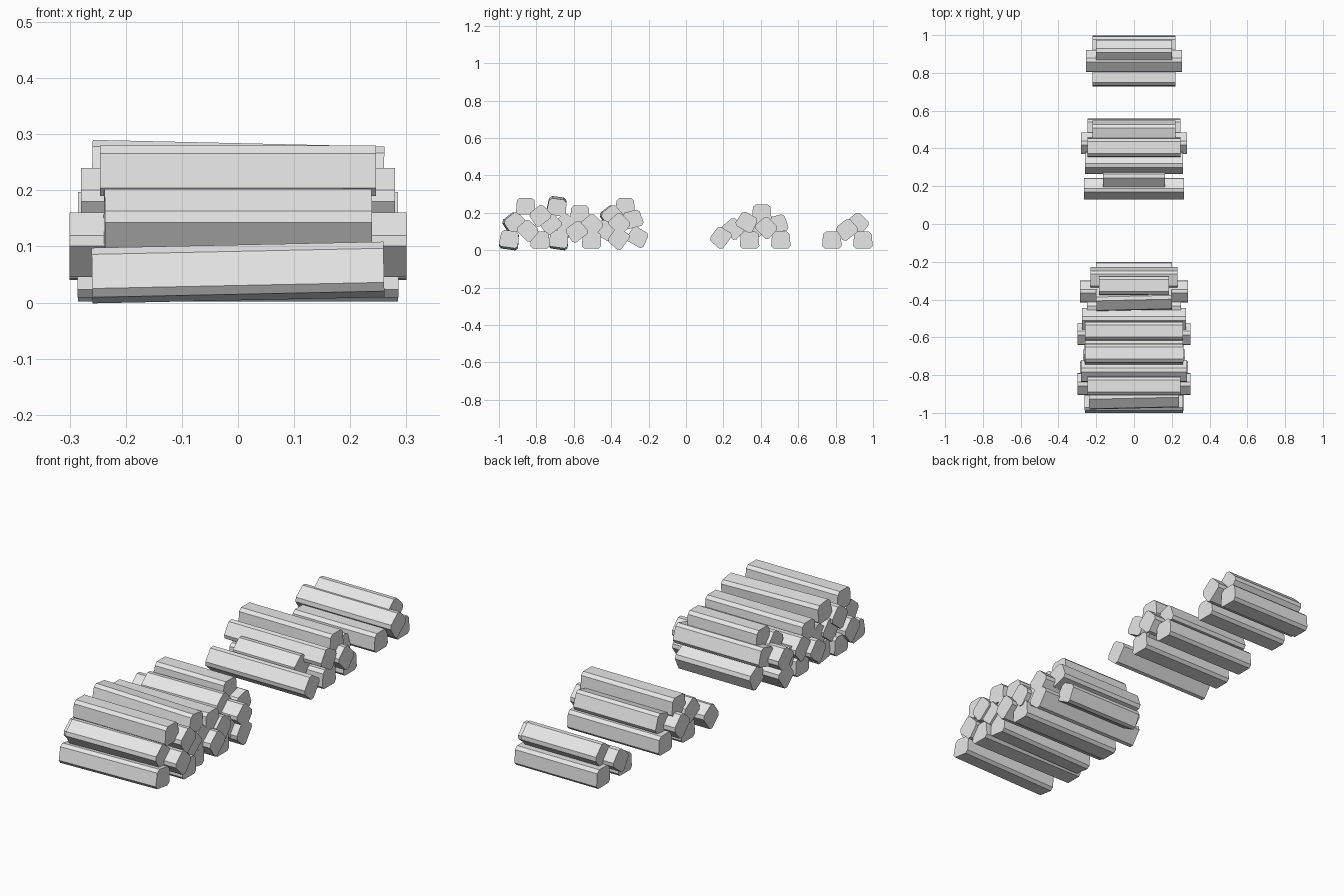
import bpy
import bmesh
from math import radians
from mathutils import Vector

cube = bpy.data.objects.get("Cube")
if cube:
    bpy.data.objects.remove(cube, do_unlink=True)

# One plain grey for all of the logs
grey = bpy.data.materials.new("light grey wood")
grey.use_nodes = True
colour = (0.8, 0.8, 0.8, 1)
grey.diffuse_color = colour
grey.node_tree.nodes["Principled BSDF"].inputs["Base Color"].default_value = colour


def make_log_mesh():
    """Squared log along x with a slight taper and cut corners, of half-length one."""
    mesh = bpy.data.meshes.new("log")
    bm = bmesh.new()
    bmesh.ops.create_cube(bm, size=2)
    for vert in bm.verts:
        vert.co.y *= 0.046 if vert.co.z > 0 else 0.053
        vert.co.z *= 0.045
    long_edges = [edge for edge in bm.edges
                  if abs(edge.verts[0].co.x - edge.verts[1].co.x) > 1]
    bmesh.ops.bevel(bm, geom=long_edges, offset=0.014, segments=1,
                    profile=0.5, affect='EDGES')
    bmesh.ops.recalc_face_normals(bm, faces=bm.faces)
    bm.to_mesh(mesh)
    bm.free()
    mesh.materials.append(grey)
    return mesh


log_mesh = make_log_mesh()
CENTIMETRE = 0.01


def add_log(name, y, z, half_length, roll, pitch=0, yaw=0):
    """Place one log, with its position and length in centimetres."""
    log = bpy.data.objects.new(name, log_mesh)
    log.location = Vector((0, y, z)) * CENTIMETRE
    log.scale.x = half_length * CENTIMETRE
    log.rotation_euler = (radians(roll), radians(pitch), radians(yaw))
    bpy.context.collection.objects.link(log)


def add_ground_row(name, logs, roll=0, pitch=0):
    """Logs lying flat on the ground."""
    for y, half_length in logs:
        add_log(name, y, 5.4, half_length, roll, pitch)


def add_stacked(name, logs, roll, pitch=0, yaw=0):
    """Logs resting on others, all turned by the same roll."""
    for y, z, half_length in logs:
        add_log(name, y, z, half_length, roll, pitch, yaw)


# Logs lying on the ground, two of them slightly tipped
add_ground_row("ground_log", [(-78, 28.6), (-50.5, 27), (34, 25),
                              (50.7, 24.5), (78, 22), (94.6, 22)])
add_ground_row("tipped_ground_log", [(-94.5, 26), (-68, 26)], roll=-8, pitch=-1.2)

# Logs lying flat along the top of the piles
add_stacked("top_log", [(-85.7, 23.5, 24.6), (-56.7, 19.5, 26),
                        (-32.5, 23.3, 18.5), (40.5, 20, 24.5)], roll=0)
add_stacked("tipped_top_log", [(-69, 23.5, 26)], roll=-8, pitch=1.3)

# Logs wedged between the others with their tops turned to the front
add_stacked("front_leaning_log", [(-78, 18.5, 28), (-72.5, 14, 27),
                                  (-65, 14, 26), (-58.5, 10, 30),
                                  (38, 12, 24), (86, 11, 25.5)], roll=38)
add_stacked("skewed_front_leaning_log", [(-92, 14.7, 23.8), (-40, 18.5, 20)],
            roll=38, yaw=1.3)
add_stacked("steep_log", [(-36, 6.2, 28.5), (18.5, 6.8, 26.6)], roll=53)
add_stacked("slightly_leaning_log", [(-28.5, 16.5, 23), (49, 14, 22)], roll=15)

# Logs wedged between the others with their tops turned to the back
add_stacked("back_leaning_log", [(-84.5, 10.5, 30), (-50, 13.7, 27.5),
                                 (-35.5, 14.2, 28.5), (25.5, 11.5, 16.5),
                                 (43, 12, 28), (92, 14.3, 20)], roll=-45)
add_stacked("low_back_leaning_log", [(-43, 10.7, 25), (-25.8, 7, 20),
                                     (32.5, 15, 26)], roll=-30)
